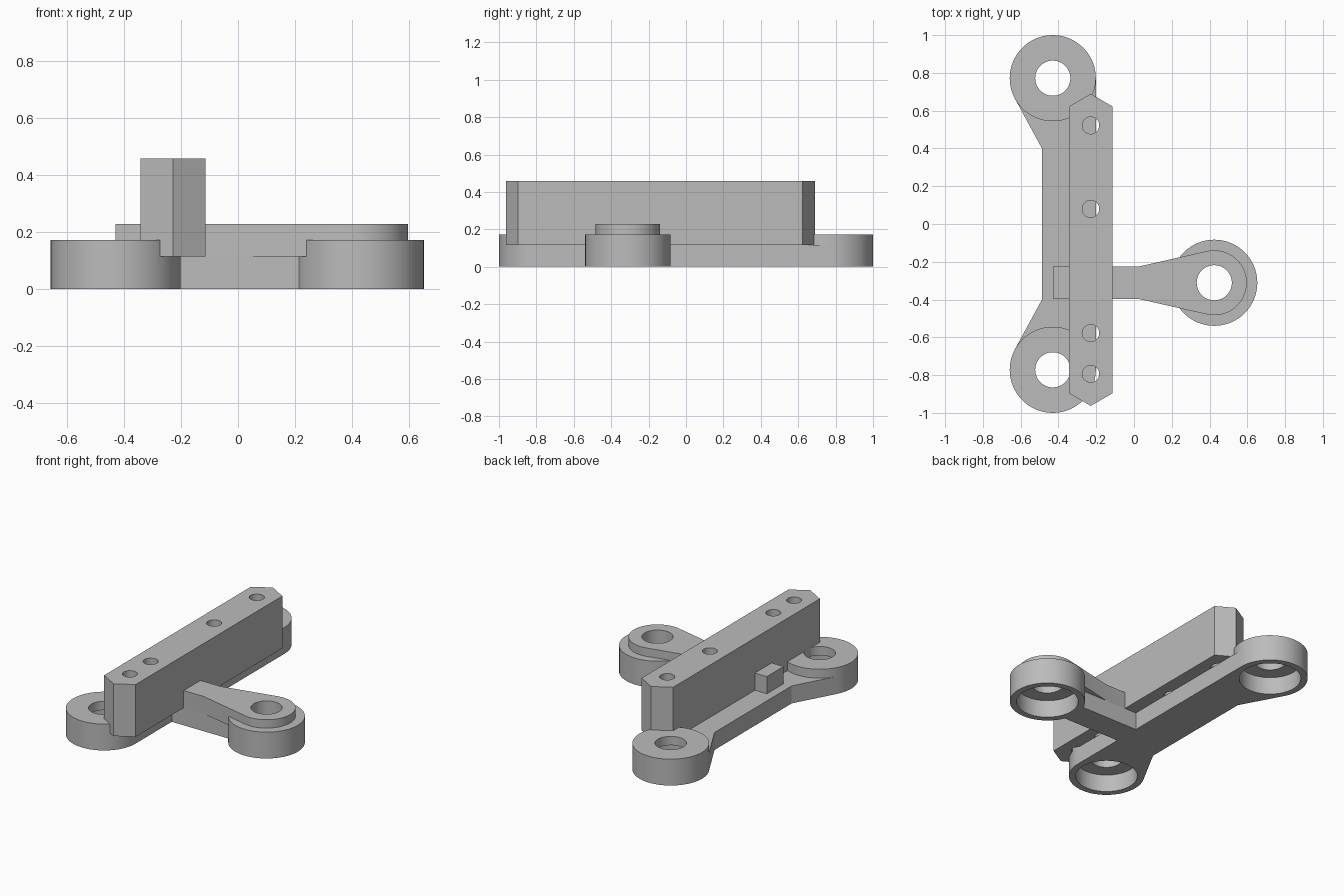
import bpy, bmesh, math
from mathutils import Vector

cube = bpy.data.objects.get("Cube")
if cube:
    bpy.data.objects.remove(cube, do_unlink=True)

grey = bpy.data.materials.new("plain grey")
grey.use_nodes = True
GREY = (0.5, 0.5, 0.5, 1)
grey.diffuse_color = GREY
grey.node_tree.nodes["Principled BSDF"].inputs["Base Color"].default_value = GREY

BACK, FRONT, SIDE = Vector((-0.43, 0.772)), Vector((-0.43, -0.772)), Vector((0.425, -0.311))
BOSS_R, BOSS_H, BORE_R, HOLE_R = 0.228, 0.173, 0.187, 0.093
DECK, ARM_TOP, BEAM_TOP = 0.115, 0.228, 0.458


def add_object(name, bm):
    bmesh.ops.remove_doubles(bm, verts=bm.verts, dist=1e-5)
    bmesh.ops.recalc_face_normals(bm, faces=bm.faces)
    mesh = bpy.data.meshes.new(name)
    bm.to_mesh(mesh)
    bm.free()
    mesh.materials.append(grey)
    ob = bpy.data.objects.new(name, mesh)
    bpy.context.collection.objects.link(ob)
    return ob


def select_only(ob):
    bpy.ops.object.select_all(action='DESELECT')
    ob.select_set(True)
    bpy.context.view_layer.objects.active = ob


def smooth(ob):
    select_only(ob)
    bpy.ops.object.shade_smooth_by_angle(angle=math.radians(25))


def prism(name, outline, z0, z1):
    bm = bmesh.new()
    face = bm.faces.new([bm.verts.new((x, y, z0)) for x, y in outline])
    top = bmesh.ops.extrude_face_region(bm, geom=[face])["geom"]
    bmesh.ops.translate(bm, vec=(0, 0, z1 - z0),
                        verts=[v for v in top if isinstance(v, bmesh.types.BMVert)])
    return add_object(name, bm)


def arc(centre, r, start, end, n):
    angles = [start + (end - start) * i / n for i in range(n + 1)]
    return [(centre[0] + r * math.cos(a), centre[1] + r * math.sin(a)) for a in angles]


def drill(ob, centres, r):
    """Cut round vertical holes through a part."""
    for c in centres:
        cutter = prism("hole_cutter", arc(c, r, 0, math.tau, 64)[:-1], -0.1, 0.7)
        cutter.hide_render = True
        mod = ob.modifiers.new("hole", 'BOOLEAN')
        mod.operation, mod.solver, mod.object = 'DIFFERENCE', 'EXACT', cutter
        select_only(ob)
        bpy.ops.object.modifier_apply(modifier=mod.name)
        bpy.data.objects.remove(cutter, do_unlink=True)
    smooth(ob)


def tangent_angle(point, centre, r, side):
    """Angle on a circle where a line from the point touches it."""
    d = Vector(point) - centre
    return math.atan2(d.y, d.x) + side * math.acos(r / d.length)


def boss(name, centre):
    """Round cup, open below, with a smaller hole in its top."""
    profile = [(BOSS_R, 0), (BOSS_R, BOSS_H), (HOLE_R, BOSS_H),
               (HOLE_R, DECK), (BORE_R, DECK), (BORE_R, 0)]
    bm = bmesh.new()
    verts = [bm.verts.new((r, 0, z)) for r, z in profile]
    edges = [bm.edges.new((verts[i - 1], verts[i])) for i in range(len(verts))]
    bmesh.ops.spin(bm, geom=verts + edges, cent=(0, 0, 0), axis=(0, 0, 1),
                   angle=math.tau, steps=64)
    bmesh.ops.translate(bm, verts=bm.verts, vec=(*centre, 0))
    smooth(add_object(name, bm))


# Three end bosses
boss("back_boss", BACK)
boss("front_boss", FRONT)
boss("side_boss", SIDE)

# T-shaped base plate with flared ends
left, right, half = -0.487, -0.202, 0.087
bx, by = arc(BACK, BOSS_R, tangent_angle((left, 0.4), BACK, BOSS_R, -1), 0, 1)[0]
base = prism("base_plate", [
    (left, -0.4), (bx, -by), FRONT, (right, FRONT.y),
    (right, SIDE.y - half), (SIDE.x, SIDE.y - half),
    (SIDE.x, SIDE.y + half), (right, SIDE.y + half),
    (right, BACK.y), BACK, (bx, by), (left, 0.4)], 0, DECK)
drill(base, (BACK, FRONT, SIDE), 0.2)

# Raised arm that widens into a round cap over the side boss
cap_r = 0.172
bend = (0.03, SIDE.y - half)
a = tangent_angle(bend, SIDE, cap_r, 1)
a = math.atan2(math.sin(a), math.cos(a))
arm = prism("raised_arm", [(-0.43, SIDE.y + half), (-0.43, SIDE.y - half), bend]
            + arc(SIDE, cap_r, a, -a, 40) + [(0.03, SIDE.y + half)], DECK, ARM_TOP)
drill(arm, [SIDE], HOLE_R)

# Tall beam with pointed ends and four holes
x0, x1, mid = -0.343, -0.115, -0.229
beam = prism("beam", [(x0, -0.897), (mid, -0.963), (x1, -0.897),
                      (x1, 0.623), (mid, 0.689), (x0, 0.623)], DECK, BEAM_TOP)
drill(beam, [(mid, y) for y in (0.522, 0.08, -0.578, -0.793)], 0.045)
